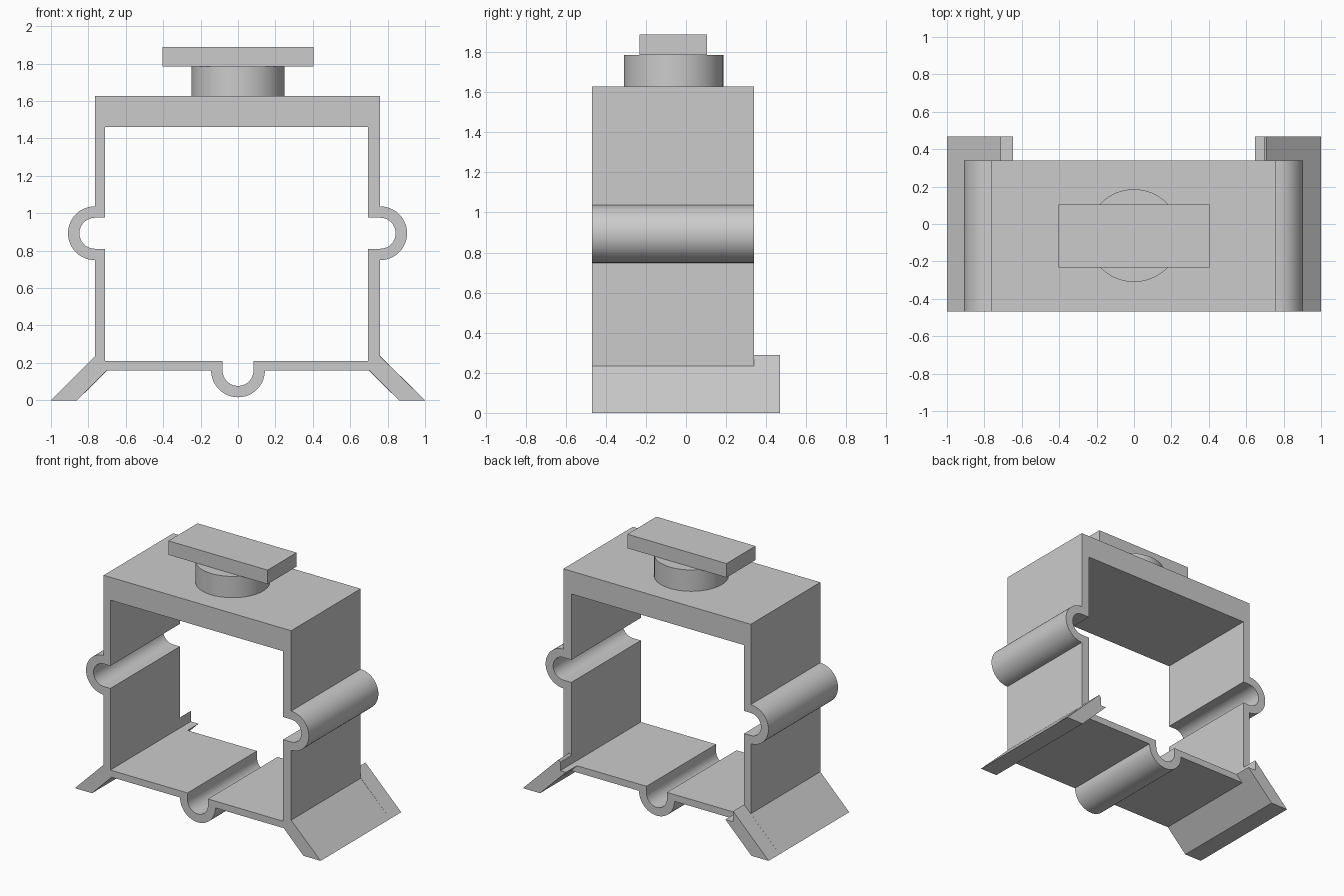
import bpy, bmesh, math

if "Cube" in bpy.data.objects:
    bpy.data.objects.remove(bpy.data.objects["Cube"])

grey = bpy.data.materials.new("plain grey")
grey.diffuse_color = (0.6, 0.6, 0.6, 1)
grey.use_nodes = True
grey.node_tree.nodes["Principled BSDF"].inputs["Base Color"].default_value = grey.diffuse_color


def arc(cx, cz, r, start, end, n=24):
    """Points along an arc in the x-z plane, angles in degrees."""
    angles = [math.radians(start + (end - start) * i / n) for i in range(n + 1)]
    return [(cx + r * math.cos(a), cz + r * math.sin(a)) for a in angles]


def extrude_profile(name, loops, y0, y1):
    """Fill closed x-z loops (inner loops become holes) and extrude along y."""
    bm = bmesh.new()
    edges = []
    for loop in loops:
        vs = [bm.verts.new((x, y0, z)) for x, z in loop]
        edges += [bm.edges.new((vs[i - 1], vs[i])) for i in range(len(vs))]
    bmesh.ops.triangle_fill(bm, edges=edges, use_beauty=True, normal=(0, -1, 0))
    out = bmesh.ops.extrude_face_region(bm, geom=bm.faces[:])
    moved = [g for g in out["geom"] if isinstance(g, bmesh.types.BMVert)]
    bmesh.ops.translate(bm, verts=moved, vec=(0, y1 - y0, 0))
    bmesh.ops.recalc_face_normals(bm, faces=bm.faces[:])
    mesh = bpy.data.meshes.new(name)
    bm.to_mesh(mesh)
    bm.free()
    ob = bpy.data.objects.new(name, mesh)
    bpy.context.collection.objects.link(ob)
    finish(ob)


def finish(ob):
    ob.data.materials.append(grey)
    bpy.ops.object.select_all(action='DESELECT')
    ob.select_set(True)
    bpy.context.view_layer.objects.active = ob
    bpy.ops.object.shade_smooth_by_angle(angle=math.radians(30))


FRONT, BACK, FOOT_BACK = -0.468, 0.34, 0.468
R, r = 0.144, 0.083          # outer and inner radius of the round channels
ZC = 0.893                   # height of the side channels

# Frame with round channels and splayed feet
outer = ([(-0.765, 1.628)] + arc(-0.765, ZC, R, 90, 270)
         + [(-0.765, 0.235), (-1, 0), (-0.86, 0), (-0.70, 0.16)]
         + arc(0, 0.16, R, 180, 360)
         + [(0.70, 0.16), (0.86, 0), (1, 0), (0.76, 0.235)]
         + arc(0.76, ZC, R, -90, 90) + [(0.76, 1.628)])
inner = ([(-0.711, 1.46), (-0.711, ZC + r)] + arc(-0.765, ZC, r, 90, 270)
         + [(-0.711, ZC - r), (-0.711, 0.21), (-r, 0.21)]
         + arc(0, 0.16, r, 180, 360)
         + [(r, 0.21), (0.695, 0.21), (0.695, ZC - r)]
         + arc(0.76, ZC, r, -90, 90) + [(0.695, ZC + r), (0.695, 1.46)])
extrude_profile("frame", [outer, inner], FRONT, BACK)

# Feet continue behind the frame
extrude_profile("left_foot_end", [[(-1, 0), (-0.86, 0), (-0.648, 0.21),
                (-0.711, 0.21), (-0.711, 0.288)]], BACK, FOOT_BACK)
extrude_profile("right_foot_end", [[(1, 0), (0.86, 0), (0.648, 0.21),
                (0.695, 0.21), (0.695, 0.272), (0.709, 0.288)]], BACK, FOOT_BACK)

# Round neck on top
bpy.ops.mesh.primitive_cylinder_add(vertices=64, radius=0.248, depth=0.157,
                                    location=(0, -0.062, 1.7065))
neck = bpy.context.object
neck.name = "neck"
finish(neck)

# Flat plate on the neck
extrude_profile("top_plate", [[(-0.403, 1.785), (0.403, 1.785),
                (0.403, 1.888), (-0.403, 1.888)]], -0.232, 0.105)
